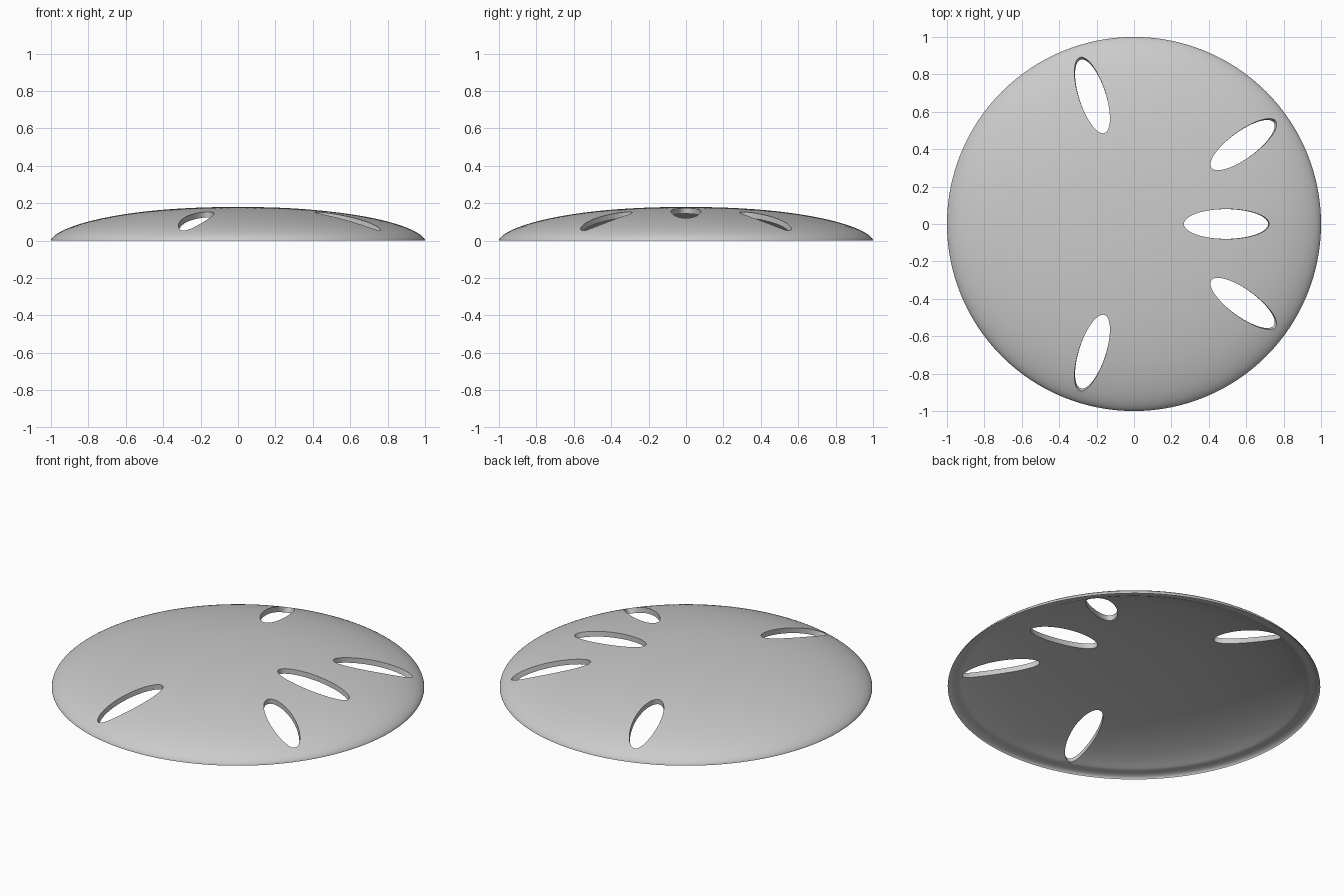
import bpy, bmesh
from math import sin, cos, radians, pi
from mathutils import Vector
from mathutils.geometry import delaunay_2d_cdt

if "Cube" in bpy.data.objects:
    bpy.data.objects.remove(bpy.data.objects["Cube"])

HEIGHT, WALL = 0.18, 0.03
# slots: angle, centre radius, half length, half width
SLOTS = [(0, 0.495, 0.228, 0.08)] + [(s * a, 0.724, 0.213, 0.072)
                                     for a in (36, 108) for s in (1, -1)]


def dome_z(r):
    return HEIGHT * max(0.0, 1 - r ** 2.2) ** 0.6


def in_slot(p, grow=0.0):
    for ang, rad, a, b in SLOTS:
        t = radians(ang)
        u = p[0] * cos(t) + p[1] * sin(t) - rad
        v = -p[0] * sin(t) + p[1] * cos(t)
        if (u / (a + grow)) ** 2 + (v / (b + grow)) ** 2 < 1:
            return True
    return False


# flat layout: concentric rings of points, with slot outlines as constraints
pts, edges = [Vector((0, 0))], []
RINGS, SEG = 36, 128
for i in range(1, RINGS + 1):
    r = sin(i / RINGS * pi / 2)
    n = max(12, int(SEG * min(1, r * 1.1)))
    if i == RINGS:
        n = SEG
    for k in range(n):
        p = Vector((r * cos(2 * pi * k / n), r * sin(2 * pi * k / n)))
        if not in_slot(p, 0.012):
            pts.append(p)
for ang, rad, a, b in SLOTS:
    t, start, n = radians(ang), len(pts), 56
    for k in range(n):
        u, v = rad + a * cos(2 * pi * k / n), b * sin(2 * pi * k / n)
        pts.append(Vector((u * cos(t) - v * sin(t), u * sin(t) + v * cos(t))))
        edges.append((start + k, start + (k + 1) % n))
flat, _, tris, *_ = delaunay_2d_cdt(pts, edges, [], 0, 1e-5)

# lift into an outer skin and an inner skin that tapers to a thin rim
bm = bmesh.new()
outer, inner = [], []
for p in flat:
    r = p.length
    d = p.normalized() if r > 1e-6 else Vector((0, 0))
    lo, hi = max(0, r - 0.002), min(0.9995, r + 0.002)
    slope = (dome_z(hi) - dome_z(lo)) / (hi - lo)
    nrm = Vector((-slope, 1)).normalized()
    w = WALL * min(1, max(0, 1 - r) / 0.05)
    z = dome_z(r)
    outer.append(bm.verts.new((p.x, p.y, z)))
    q = d * (r - w * nrm.x)
    inner.append(bm.verts.new((q.x, q.y, max(0, z - w * nrm.y))))
for f in tris:
    c = sum((flat[i] for i in f), Vector((0, 0))) / len(f)
    if not in_slot(c):
        bm.faces.new([outer[i] for i in f])
        bm.faces.new([inner[i] for i in reversed(f)])

# walls around each slot
pair = dict(zip(outer, inner))
for e in [e for e in bm.edges if e.is_boundary]:
    a, b = e.verts
    if a in pair and b in pair and a.co.xy.length < 0.99:
        bm.faces.new((a, b, pair[b], pair[a]))
bmesh.ops.remove_doubles(bm, verts=bm.verts, dist=1e-5)
loose = [v for v in bm.verts if not v.link_faces]
bmesh.ops.delete(bm, geom=loose, context='VERTS')
bmesh.ops.recalc_face_normals(bm, faces=bm.faces)

mesh = bpy.data.meshes.new("slotted_dome")
bm.to_mesh(mesh)
bm.free()
dome = bpy.data.objects.new("slotted_dome", mesh)
bpy.context.collection.objects.link(dome)
bpy.context.view_layer.objects.active = dome
dome.select_set(True)
bpy.ops.object.shade_smooth_by_angle(angle=radians(35))
